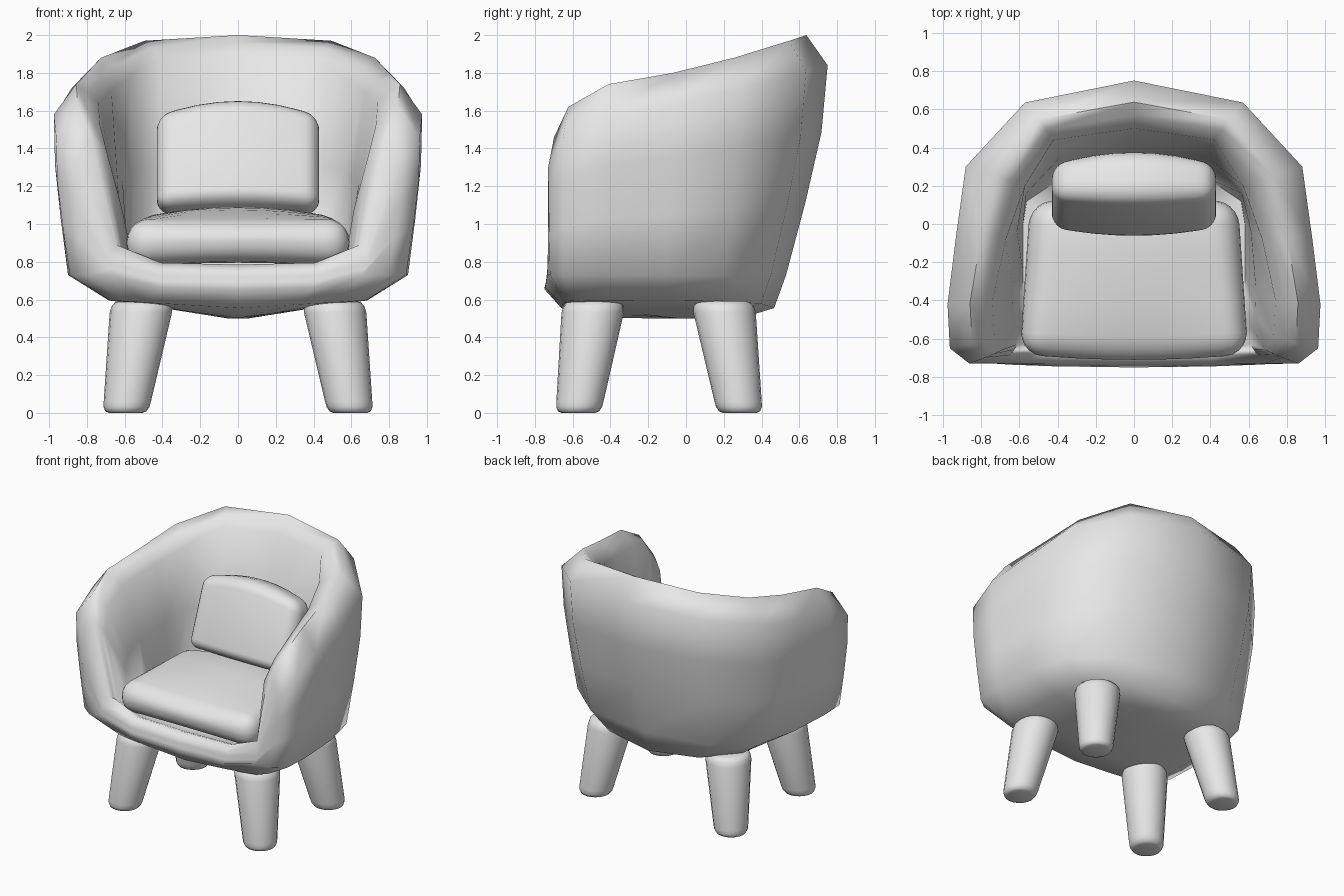
import bpy, bmesh, math
from mathutils import Vector, Matrix

cube = bpy.data.objects.get("Cube")
if cube:
    bpy.data.objects.remove(cube, do_unlink=True)

grey = bpy.data.materials.new("light_grey")
grey.use_nodes = True
grey.diffuse_color = (0.8, 0.8, 0.8, 1)
grey.node_tree.nodes["Principled BSDF"].inputs["Base Color"].default_value = (0.8, 0.8, 0.8, 1)


def finish(name, bm, angle=60):
    bmesh.ops.recalc_face_normals(bm, faces=bm.faces)
    mesh = bpy.data.meshes.new(name)
    bm.to_mesh(mesh)
    bm.free()
    mesh.materials.append(grey)
    obj = bpy.data.objects.new(name, mesh)
    bpy.context.collection.objects.link(obj)
    bpy.ops.object.select_all(action='DESELECT')
    obj.select_set(True)
    bpy.context.view_layer.objects.active = obj
    bpy.ops.object.shade_smooth_by_angle(angle=math.radians(angle))


def loft(rings):
    """Skin a list of closed rings and cap both ends."""
    bm = bmesh.new()
    loops = [[bm.verts.new(p) for p in ring] for ring in rings]
    n = len(loops[0])
    for a, b in zip(loops, loops[1:]):
        for i in range(n):
            j = (i + 1) % n
            bm.faces.new((a[i], a[j], b[j], b[i]))
    for loop in (loops[0], loops[-1]):
        centre = bm.verts.new(sum((v.co for v in loop), Vector()) / n)
        for i in range(n):
            bm.faces.new((loop[i], loop[(i + 1) % n], centre))
    return bm


# Tub shell: outer rim, inner rim, rim height, lower crease, floor edge
COLUMNS = [
    ((0, -.73), (0, -.62), .785, (0, -.75), (0, -.52)),
    ((.42, -.73), (.4, -.62), .795, (.4, -.745), (.36, -.52)),
    ((.68, -.73), (.61, -.63), .89, (.66, -.735), (.55, -.5)),
    ((.86, -.73), (.69, -.66), 1.46, (.8, -.72), (.57, -.42)),
    ((.963, -.65), (.73, -.59), 1.62, (.89, -.65), (.58, -.35)),
    ((.975, -.42), (.74, -.4), 1.74, (.9, -.45), (.58, -.25)),
    ((.93, -.06), (.67, -.08), 1.8, (.88, -.1), (.58, 0)),
    ((.88, .3), (.57, .2), 1.88, (.81, .2), (.56, .12)),
    ((.57, .635), (.42, .44), 1.97, (.52, .45), (.38, .24)),
    ((0, .75), (0, .5), 2.0, (0, .53), (0, .28)),
]


def section(outer, inner, height, crease, floor):
    """Points of one shell section, from under the seat over the rim to the floor."""
    drop = min(.16, .25 * (height - .64))
    low = min(.73, height - .13)
    c = Vector((*crease, low))
    o = Vector((*outer, height - drop))
    i = Vector((*inner, height - .6 * drop))
    f = Vector((*floor, .78))
    base = Vector((c.x * .76, c.y * .88, .555 + .045 * c.x))
    under = Vector((c.x * .45, c.y * .55, .502 + .06 * c.x))
    middle = Vector((c.x * .06, c.y * .06, .5))
    crest = Vector(((o.x + i.x) / 2, o.y * .55 + i.y * .45, height))
    bulge = Vector((o.x * .018, max(o.y, 0) * .05, 0))
    inner_mid = i.lerp(f, .5)
    inner_mid.x = i.x * .35 + f.x * .65
    return [middle, under, base, c, c.lerp(o, .35) + bulge * .7, c.lerp(o, .68) + bulge,
            o, crest, crest.lerp(i, .5) + Vector((0, 0, drop * .06)),
            i, inner_mid, f]


half = [section(*col) for col in COLUMNS]
mirrored = [[Vector((-p.x, p.y, p.z)) for p in col] for col in half[-2:0:-1]]
finish("tub_shell", loft(list(zip(*(half + mirrored)))), 80)


def cushion(name, size, radius, shape, place):
    """Rounded box, subdivided, bent by a shape rule and set in place."""
    bm = bmesh.new()
    bmesh.ops.create_cube(bm, size=1)
    bmesh.ops.scale(bm, vec=size, verts=bm.verts)
    bmesh.ops.bevel(bm, geom=bm.edges[:], offset=radius, segments=5,
                    profile=.5, affect='EDGES')
    cuts = [((k * size[0] / 8, 0, 0), (1, 0, 0)) for k in range(-3, 4)]
    cuts += [((0, k * size[1] / 6, 0), (0, 1, 0)) for k in range(-1, 2)]
    for point, normal in cuts:
        bmesh.ops.bisect_plane(bm, geom=bm.verts[:] + bm.edges[:] + bm.faces[:],
                               plane_co=point, plane_no=normal)
    for v in bm.verts:
        v.co = shape(v.co, v.co.x / size[0] * 2, v.co.y / size[1] * 2, v.co.z / size[2] * 2)
    bm.transform(place)
    finish(name, bm)


# Seat cushion: arched across, narrower towards the back
def seat_shape(p, u, v, w):
    arch = 1 - u * u
    return Vector((p.x * (.975 - .045 * v), p.y + .03 * v * arch,
                   p.z + .02 * arch + max(w, 0) * arch * (.03 * (1 - v * v) + .045 * v)))


cushion("seat_cushion", (1.17, .79, .25), .115, seat_shape,
        Matrix.Translation((0, -.285, .9)))


# Back pillow: domed top, bowed front and back, leaning backwards
def pillow_shape(p, u, v, w):
    arch = 1 - u * u
    return Vector((p.x, p.y + .05 * v * arch, p.z + .08 * max(w, 0) * arch))


cushion("back_pillow", (.86, .19, .52), .07, pillow_shape,
        Matrix.Translation((0, .145, 1.312)) @ Matrix.Rotation(math.radians(-21), 4, 'X'))


# Splayed, tapered legs with rounded ends
LEG_RINGS = [(0, .09), (.008, .108), (.03, .121), (.06, .125),
             (.53, .165), (.565, .16), (.585, .145), (.592, .12)]


def leg(name, foot, top):
    foot, top = Vector(foot), Vector(top)
    rings = []
    for z, r in LEG_RINGS:
        c = foot.lerp(top, z / .56)
        rings.append([(c.x + r * math.cos(a), c.y + r * math.sin(a), z)
                      for a in (math.tau * k / 20 for k in range(20))])
    finish(name, loft(rings))


for side, s in (("left", 1), ("right", -1)):
    leg("front_leg_" + side, (.595 * s, -.57), (.51 * s, -.49))
    leg("back_leg_" + side, (.595 * s, .285), (.51 * s, .2))
